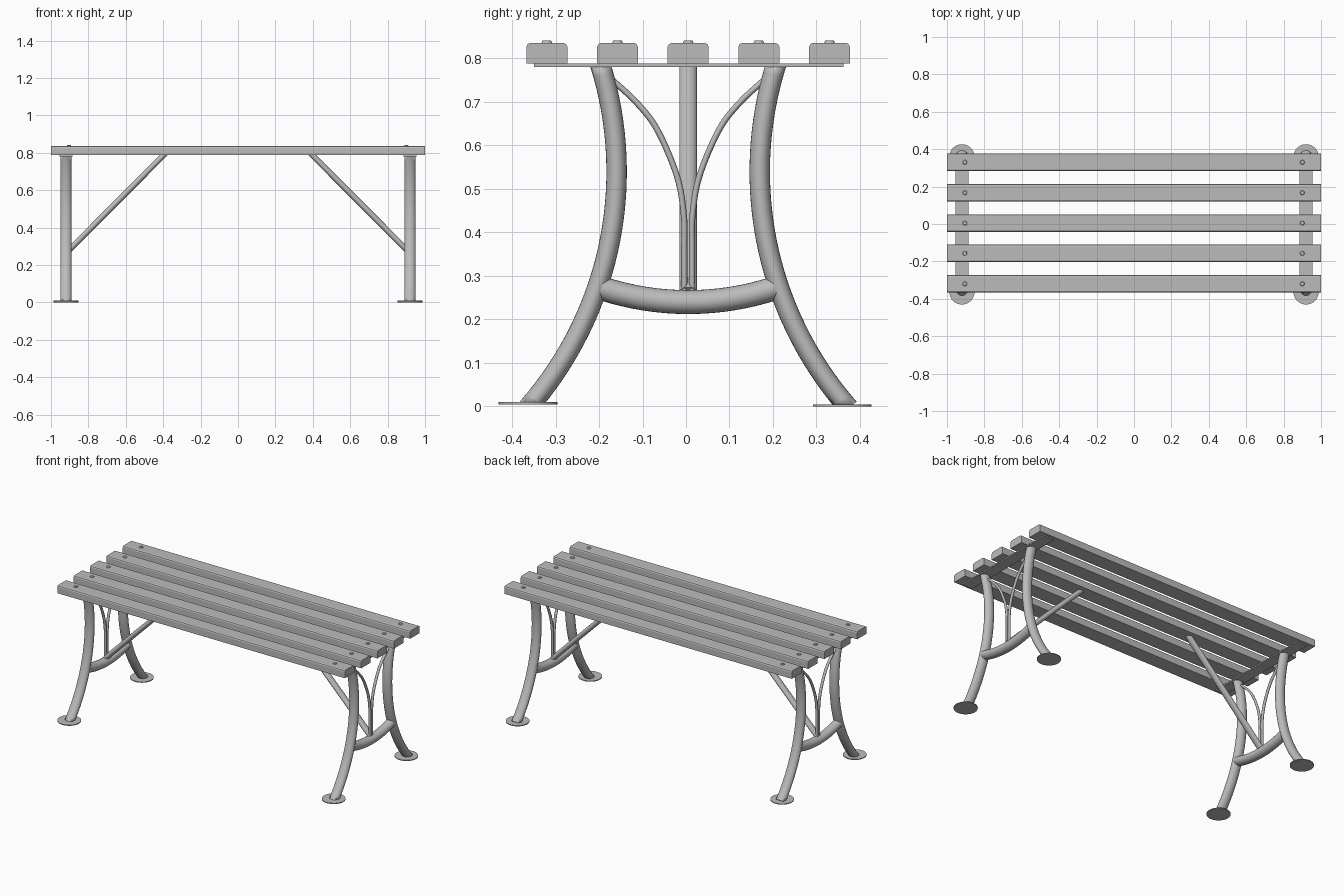
import bpy, bmesh, math
from mathutils import Vector

cube = bpy.data.objects.get("Cube")
if cube:
    bpy.data.objects.remove(cube, do_unlink=True)

metal = bpy.data.materials.new("plain grey")
metal.use_nodes = True
GREY = (0.5, 0.5, 0.5, 1)
metal.diffuse_color = GREY
metal.node_tree.nodes["Principled BSDF"].inputs["Base Color"].default_value = GREY

MID = 0.005      # centre line of the frame in y
FRAME_X = 0.92   # distance of each end frame from the middle


def finish(name, bm):
    bmesh.ops.recalc_face_normals(bm, faces=bm.faces)
    mesh = bpy.data.meshes.new(name)
    bm.to_mesh(mesh)
    bm.free()
    mesh.materials.append(metal)
    obj = bpy.data.objects.new(name, mesh)
    bpy.context.collection.objects.link(obj)
    return obj


def tube(name, points, across, r_plane, r_across, sides=24, cuts=()):
    """Sweep an ellipse along a planar path; across is the plane's normal."""
    bm = bmesh.new()
    pts = [Vector(p) for p in points]
    across = Vector(across)
    rings = []
    for i, p in enumerate(pts):
        along = (pts[min(i + 1, len(pts) - 1)] - pts[max(i - 1, 0)]).normalized()
        side = along.cross(across)
        ring = []
        for k in range(sides):
            a = math.tau * k / sides
            ring.append(bm.verts.new(p + side * r_plane * math.cos(a) + across * r_across * math.sin(a)))
        rings.append(ring)
    for low, high in zip(rings, rings[1:]):
        for k in range(sides):
            n = (k + 1) % sides
            bm.faces.new((low[k], low[n], high[n], high[k])).smooth = True
    bm.faces.new(rings[0])
    bm.faces.new(rings[-1])
    # trim level with the foot and the seat rail
    for z, direction in cuts:
        geom = bm.verts[:] + bm.edges[:] + bm.faces[:]
        bmesh.ops.bisect_plane(bm, geom=geom, plane_co=(0, 0, z), plane_no=(0, 0, direction), clear_outer=True)
        bmesh.ops.holes_fill(bm, edges=[e for e in bm.edges if e.is_boundary])
    return finish(name, bm)


def disc(name, centre, r_low, r_high, height, sides=32):
    bm = bmesh.new()
    bmesh.ops.create_cone(bm, cap_ends=True, segments=sides, radius1=r_low, radius2=r_high, depth=height)
    bmesh.ops.translate(bm, verts=bm.verts, vec=centre)
    return finish(name, bm)


def prism_x(name, profile, x0, x1):
    """Extrude a y-z outline along x."""
    bm = bmesh.new()
    face = bm.faces.new([bm.verts.new((x0, y, z)) for y, z in profile])
    out = bmesh.ops.extrude_face_region(bm, geom=[face])
    moved = [v for v in out["geom"] if isinstance(v, bmesh.types.BMVert)]
    bmesh.ops.translate(bm, verts=moved, vec=(x1 - x0, 0, 0))
    return finish(name, bm)


def smooth_path(ctrl, steps=8):
    """Catmull-Rom curve through the control points."""
    c = [Vector(p) for p in ctrl]
    c = [2 * c[0] - c[1]] + c + [2 * c[-1] - c[-2]]
    path = []
    for a, b, d, e in zip(c, c[1:], c[2:], c[3:]):
        for s in range(steps):
            t = s / steps
            path.append(0.5 * (2 * b + (d - a) * t + (2 * a - 5 * b + 4 * d - e) * t ** 2
                               + (3 * b - a - 3 * d + e) * t ** 3))
    return path + [c[-2]]


# seat slats with softened top edges, and a bolt at each end
for i in range(5):
    y = MID + (i - 2) * 0.1625
    h, top, low = 0.047, 0.836, 0.788
    outline = [(y - h, low), (y + h, low), (y + h, top - 0.009), (y + h - 0.003, top - 0.003),
               (y + h - 0.009, top), (y - h + 0.009, top), (y - h + 0.003, top - 0.003), (y - h, top - 0.009)]
    prism_x(f"seat_slat_{i + 1}", outline, -1, 1)
    for x in (-0.904, 0.9):
        disc(f"slat_bolt_{i + 1}", (x, y, top + 0.002), 0.0125, 0.01, 0.006, 16)

for sx, end in ((1, "left"), (-1, "right")):
    x = sx * FRAME_X

    # flat rail under the slats
    rail = [(-0.35, 0.781), (0.362, 0.781), (0.362, 0.788), (-0.35, 0.788)]
    prism_x(f"{end}_seat_rail", rail, x - 0.035, x + 0.035)

    for sy, place in ((-1, "front"), (1, "back")):
        # bowed leg on a circular arc
        radius, waist = 0.825, 0.1645
        leg = []
        for k in range(33):
            a = -0.72 + k * (0.72 + 0.34) / 32
            leg.append((x, MID + sy * (waist + radius * (1 - math.cos(a))), 0.54 + radius * math.sin(a)))
        base = 0.006 if sy < 0 else 0.001
        tube(f"{end}_{place}_leg", leg, (1, 0, 0), 0.0235, 0.03,
             cuts=((base + 0.003, -1), (0.784, 1)))

        # round foot plate
        disc(f"{end}_{place}_foot", (x, -0.002 + sy * 0.361, base + 0.0015), 0.0675, 0.0675, 0.005)

        # thin decorative rod curving from the crossbar to the leg
        rod = [(0.009, 0.25), (0.009, 0.36), (0.010, 0.44), (0.026, 0.53),
               (0.071, 0.636), (0.12, 0.70), (0.183, 0.758)]
        tube(f"{end}_{place}_rod", smooth_path([(x, MID + sy * y, z) for y, z in rod]),
             (1, 0, 0), 0.007, 0.009, 12)

    # sagging crossbar between the legs
    bar = []
    for k in range(17):
        y = -0.2 + 0.4 * k / 16
        bar.append((x, MID + y, 0.24 + 0.64 - math.sqrt(0.64 ** 2 - y * y)))
    tube(f"{end}_crossbar", bar, (1, 0, 0), 0.0275, 0.03)

    # diagonal brace from the crossbar to the middle slat
    tube(f"{end}_brace", [(x, MID, 0.263), (sx * 0.385, MID, 0.8)], (0, 1, 0), 0.0155, 0.0205, 20)
